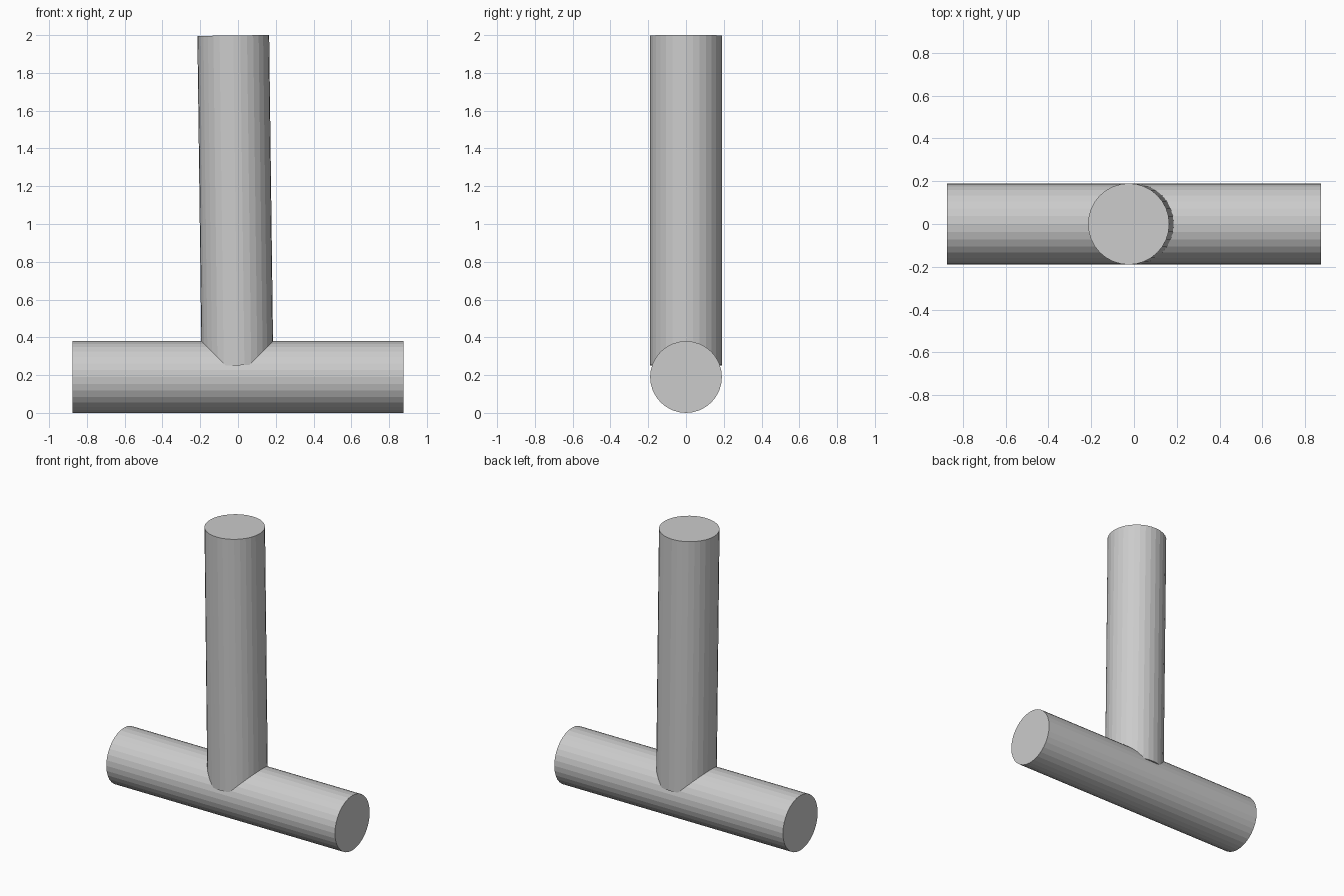
import bpy
from mathutils import Vector

if "Cube" in bpy.data.objects:
    bpy.data.objects.remove(bpy.data.objects["Cube"])

RADIUS = 0.19
SIDES = 32


def rod(name, start, end):
    """Flat-shaded capped cylinder running between two points."""
    start, end = Vector(start), Vector(end)
    axis = end - start
    bpy.ops.mesh.primitive_cylinder_add(
        vertices=SIDES, radius=RADIUS, depth=axis.length,
        location=(start + end) / 2,
        rotation=axis.to_track_quat('Z', 'Y').to_euler())
    obj = bpy.context.object
    obj.name = name
    return obj


# Horizontal bar lying on the ground
rod("base_bar", (-0.875, 0, RADIUS), (0.875, 0, RADIUS))

# Upright post, leaning slightly to the left and sunk into the bar
rod("upright_post", (-0.003, 0, 0.252), (-0.025, 0, 1.998))
